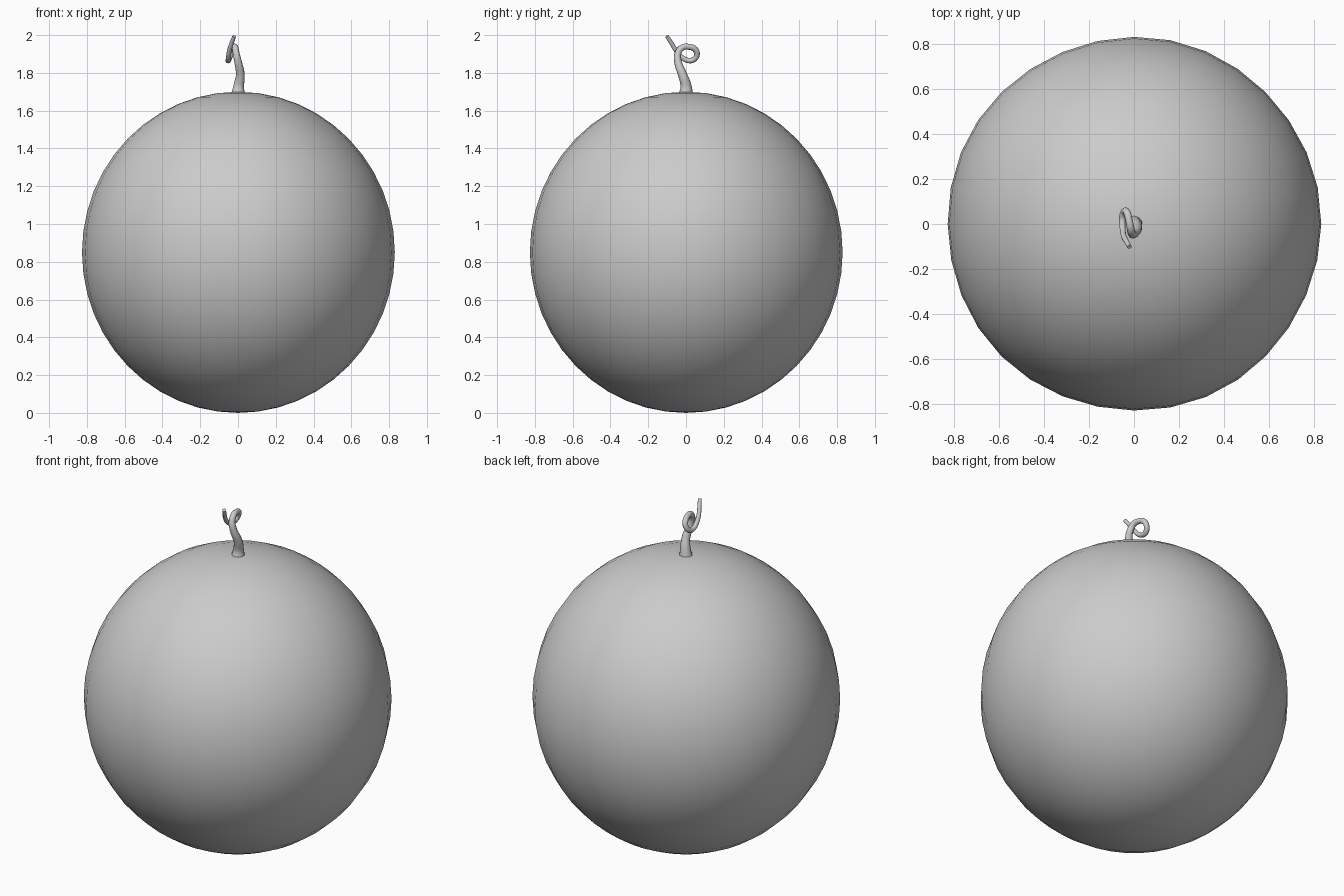
import bpy
import math
from mathutils import Vector

default = bpy.data.objects.get("Cube")
if default:
    bpy.data.objects.remove(default, do_unlink=True)


def make_material(name, colour):
    mat = bpy.data.materials.new(name)
    mat.use_nodes = True
    mat.diffuse_color = colour
    mat.node_tree.nodes["Principled BSDF"].inputs["Base Color"].default_value = colour
    return mat


grey = make_material("plain grey", (0.6, 0.6, 0.6, 1))

# Melon body: slightly tall sphere with faint vertical ribs
RADIUS, HALF_HEIGHT, CENTRE = 0.828, 0.85, 0.85
bpy.ops.mesh.primitive_uv_sphere_add(segments=32, ring_count=24, radius=1)
body = bpy.context.object
body.name = "melon_body"
for v in body.data.vertices:
    angle = math.atan2(v.co.y, v.co.x)
    rib = 1 + 0.003 * math.sin(5 * angle + 1) * math.hypot(v.co.x, v.co.y)
    v.co = Vector((v.co.x * RADIUS * rib, v.co.y * RADIUS * rib,
                   CENTRE + v.co.z * HALF_HEIGHT))
body.data.materials.append(grey)
bpy.ops.object.shade_smooth()

# Curly stem: tapered tube that loops once and ends in a free tip
path = [
    (0.0, 0.0, 1.685, 0.038), (0.004, 0.0, 1.73, 0.029),
    (0.012, -0.018, 1.79, 0.024), (0.0, -0.043, 1.86, 0.020),
    (-0.01, -0.042, 1.905, 0.018), (-0.015, -0.02, 1.934, 0.017),
    (-0.022, 0.015, 1.938, 0.016), (-0.03, 0.048, 1.925, 0.016),
    (-0.04, 0.058, 1.895, 0.015), (-0.05, 0.04, 1.87, 0.015),
    (-0.052, 0.01, 1.866, 0.014), (-0.05, -0.025, 1.885, 0.013),
    (-0.045, -0.055, 1.922, 0.012), (-0.032, -0.08, 1.962, 0.011),
    (-0.02, -0.101, 1.994, 0.010),
]
curve = bpy.data.curves.new("stem", "CURVE")
curve.dimensions = "3D"
curve.bevel_depth = 1
curve.bevel_resolution = 3
curve.resolution_u = 4
curve.use_fill_caps = True
spline = curve.splines.new("BEZIER")
spline.bezier_points.add(len(path) - 1)
for point, (x, y, z, r) in zip(spline.bezier_points, path):
    point.co = (x, y, z)
    point.radius = r
    point.handle_left_type = point.handle_right_type = "AUTO"
stem = bpy.data.objects.new("curly_stem", curve)
bpy.context.collection.objects.link(stem)
curve.materials.append(grey)

# Turn the stem into a smooth mesh with a crisp tip
bpy.ops.object.select_all(action="DESELECT")
stem.select_set(True)
bpy.context.view_layer.objects.active = stem
bpy.ops.object.convert(target="MESH")
bpy.ops.object.shade_smooth_by_angle(angle=math.radians(50))
